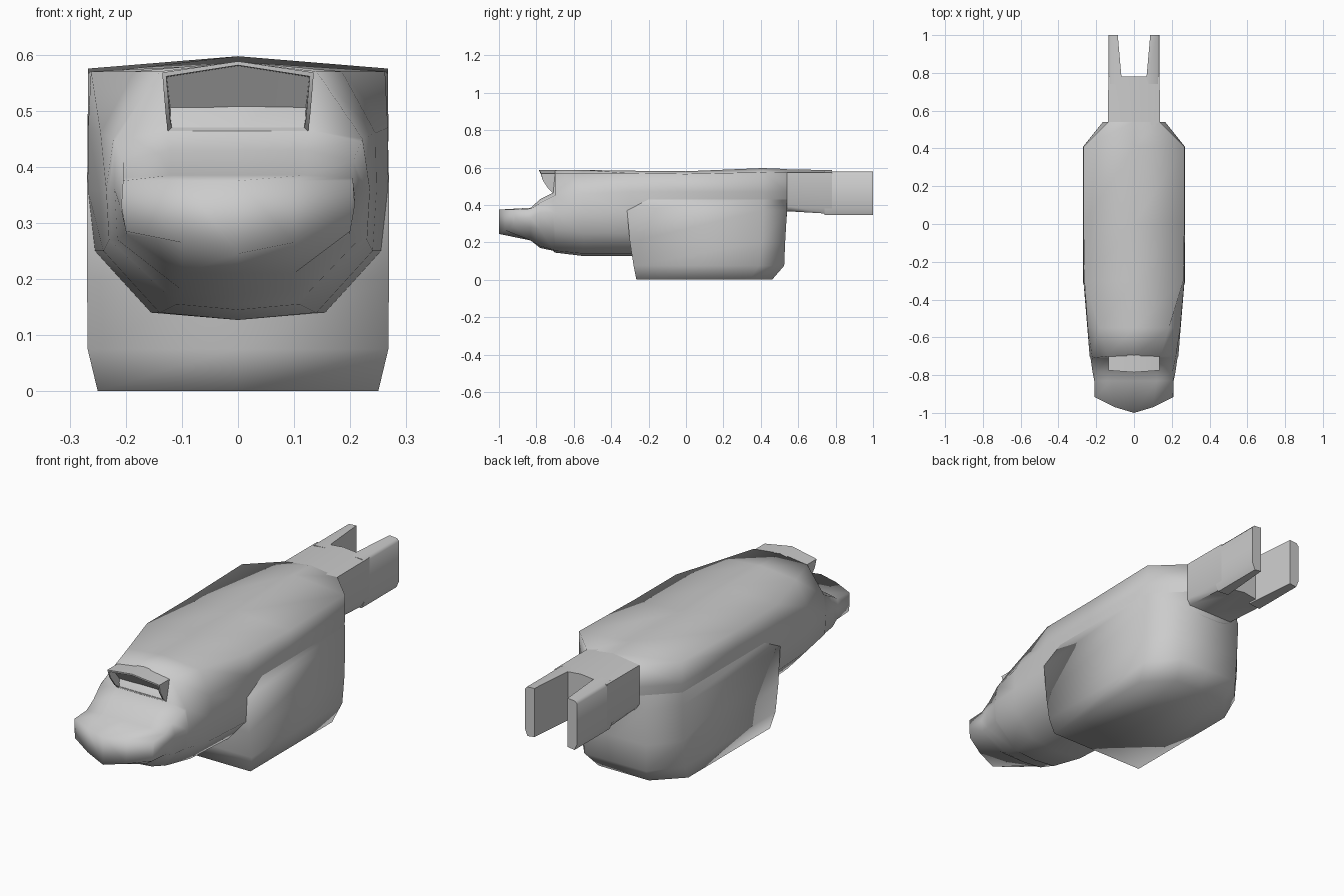
import bpy, bmesh, math

cube = bpy.data.objects.get("Cube")
if cube:
    bpy.data.objects.remove(cube, do_unlink=True)

# One plain grey finish
grey = bpy.data.materials.new("plain_grey")
grey.use_nodes = True
colour = (0.6, 0.6, 0.6, 1)
grey.diffuse_color = colour
grey.node_tree.nodes["Principled BSDF"].inputs["Base Color"].default_value = colour


def mirrored(half):
    """Close a half ring that starts and ends on the centre line."""
    return half + [(-x, y, z) for x, y, z in half[-2:0:-1]]


def section(y, *points):
    """Cross-section across the body from (x, z) points."""
    return mirrored([(x, y, z) for x, z in points])


def loft(name, rings, cap_start=True, cap_end=True, angle=95):
    bm = bmesh.new()
    loops = [[bm.verts.new(p) for p in ring] for ring in rings]
    n = len(loops[0])
    for a, b in zip(loops, loops[1:]):
        for i in range(n):
            j = (i + 1) % n
            bm.faces.new((a[i], a[j], b[j], b[i]))
    # Ladder caps follow a bent end cleanly
    m = n // 2
    for loop, wanted in ((loops[0], cap_start), (loops[-1], cap_end)):
        if wanted:
            for j in range(-(m // 2), m // 2):
                ids = [k % n for k in (j, j + 1, m - j - 1, m - j)]
                bm.faces.new([loop[k] for k in dict.fromkeys(ids)])
    bmesh.ops.recalc_face_normals(bm, faces=bm.faces)
    mesh = bpy.data.meshes.new(name)
    bm.to_mesh(mesh)
    bm.free()
    mesh.materials.append(grey)
    obj = bpy.data.objects.new(name, mesh)
    bpy.context.collection.objects.link(obj)
    bpy.ops.object.select_all(action="DESELECT")
    bpy.context.view_layer.objects.active = obj
    obj.select_set(True)
    bpy.ops.object.shade_smooth_by_angle(angle=math.radians(angle))
    return obj


# Hull with its wedge nose, from the tip back to the tail root
nose_tip = section(-1, (0, .375), (.1, .375), (.205, .375), (.208, .33),
                   (.2, .285), (.1, .265), (0, .245))
nose_tip = [(x, y + max(0, abs(x) - .04) * .5, z) for x, y, z in nose_tip]
loft("hull", [
    nose_tip,
    section(-.83, (0, .385), (.12, .385), (.205, .38), (.21, .33),
            (.2, .28), (.1, .21), (0, .21)),
    section(-.78, (0, .43), (.12, .43), (.205, .41), (.22, .36),
            (.215, .27), (.1, .18), (0, .17)),
    section(-.71, (0, .465), (.13, .465), (.22, .445), (.23, .36),
            (.225, .27), (.11, .16), (0, .155)),
    section(-.70, (0, .587), (.14, .57), (.222, .45), (.235, .36),
            (.23, .27), (.11, .155), (0, .145)),
    section(-.55, (0, .587), (.185, .57), (.245, .46), (.247, .36),
            (.24, .25), (.14, .14), (0, .127)),
    section(-.3, (0, .583), (.262, .57), (.267, .47), (.268, .36),
            (.255, .25), (.155, .14), (0, .127)),
    section(0, (0, .58), (.267, .566), (.268, .47), (.267, .36),
            (.25, .25), (.15, .14), (0, .13)),
    section(.41, (0, .597), (.267, .575), (.268, .47), (.262, .36),
            (.24, .25), (.15, .14), (0, .13)),
    section(.54, (0, .592), (.137, .573), (.137, .47), (.137, .38),
            (.1, .35), (.05, .34), (0, .34)),
], cap_end=False)


# Deep belly, built upward in horizontal outlines
def outline(z, front, width, side_end, rear_width, rear):
    return mirrored([(0, front, z), (width, front, z), (width, side_end, z),
                     (rear_width, rear, z), (0, rear, z)])


loft("belly", [
    outline(0, -.265, .25, .34, .13, .46),
    outline(.075, -.28, .268, .39, .16, .525),
    outline(.2, -.3, .269, .405, .165, .53),
    outline(.37, -.315, .269, .41, .165, .54),
    outline(.43, -.2, .268, .41, .137, .54),
], cap_end=False)


# Scoop above the nose, with a thin rim and a shallow recess
def scoop_ring(inset, back):
    return mirrored([(0, -.785 + back, .588 - inset),
                     (.135 - inset, -.775 + back, .568 - inset),
                     (.132 - inset, -.765 + back, .53),
                     (.128 - inset, -.735 + back, .485),
                     (.125 - inset, -.712 + back, .463 + inset),
                     (0, -.712 + back, .463 + inset)])


loft("scoop", [scoop_ring(0, .09), scoop_ring(0, 0), scoop_ring(.007, 0),
               scoop_ring(.008, .03)], cap_start=False, angle=50)

# Tail boom and its two prongs
loft("tail_boom", [
    section(.45, (0, .594), (.137, .573), (.137, .39), (.12, .365), (0, .365)),
    section(.56, (0, .59), (.137, .573), (.137, .39), (.12, .365), (0, .365)),
    section(.78, (0, .586), (.136, .573), (.136, .38), (.12, .352), (0, .37)),
], cap_start=False, angle=60)


def prong_ring(side, y, inner):
    points = [(inner, .58), (.125, .577), (.136, .565),
              (.136, .38), (.122, .347), (inner, .352)]
    return [(side * x, y, z) for x, z in points]


for side, label in ((1, "left"), (-1, "right")):
    loft(label + "_tail_prong", [prong_ring(side, .74, .063),
                                 prong_ring(side, 1, .086)], angle=60)
